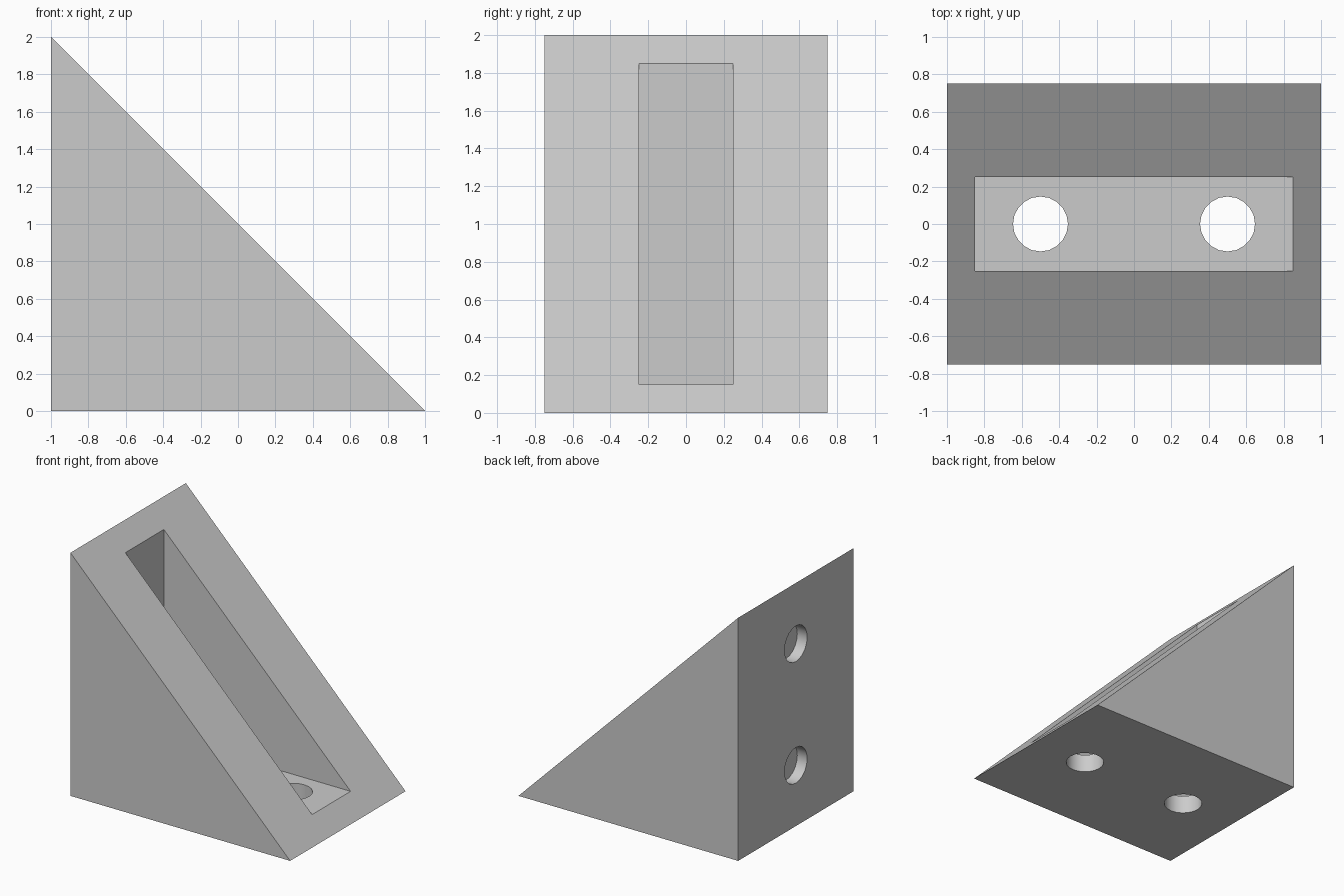
import bpy
import math
from mathutils import Matrix

default = bpy.data.objects.get("Cube")
if default:
    bpy.data.objects.remove(default, do_unlink=True)

WALL = 0.15
HOLE_RADIUS = 0.147

# Single grey material
GREY = (0.6, 0.6, 0.6, 1)
grey = bpy.data.materials.new("light_grey")
grey.diffuse_color = GREY
grey.use_nodes = True
grey.node_tree.nodes["Principled BSDF"].inputs["Base Color"].default_value = GREY


def prism(name, profile, half_width):
    """Extrude an (x, z) profile along y."""
    n = len(profile)
    verts = [(x, y, z) for y in (-half_width, half_width) for x, z in profile]
    faces = [tuple(range(n)), tuple(reversed(range(n, 2 * n)))]
    faces += [(i, i + n, (i + 1) % n + n, (i + 1) % n) for i in range(n)]
    mesh = bpy.data.meshes.new(name)
    mesh.from_pydata(verts, [], faces)
    mesh.materials.append(grey)
    obj = bpy.data.objects.new(name, mesh)
    bpy.context.collection.objects.link(obj)
    return obj


def hole_cutter(name, location, rotation):
    bpy.ops.mesh.primitive_cylinder_add(vertices=20, radius=HOLE_RADIUS, depth=0.28,
                                        location=location, rotation=rotation)
    obj = bpy.context.object
    obj.name = name
    obj.data.materials.append(grey)
    return obj


# Solid wedge body
bracket = prism("corner_bracket", [(-1, 0), (1, 0), (-1, 2)], 0.75)

# Open slot cut in from the sloping face, leaving a base, a back and two cheeks
inner = -1 + WALL
cutters = [prism("slot_cutter", [(inner, WALL), (1.15, WALL), (1.15, 2.3), (inner, 2.3)], 0.25)]

# Screw holes through the base and the upright back
for i, offset in enumerate((-0.5, 0.5)):
    cutters.append(hole_cutter(f"base_hole_cutter_{i}", (offset, 0, 0.05), (0, 0, 0)))
    cutters.append(hole_cutter(f"back_hole_cutter_{i}", (-1.05, 0, 1 + offset), (0, math.pi / 2, 0)))

for cutter in cutters:
    mod = bracket.modifiers.new(cutter.name, "BOOLEAN")
    mod.operation = "DIFFERENCE"
    mod.solver = "EXACT"
    mod.object = cutter

# Apply the cuts, then drop the cutters
bpy.ops.object.select_all(action="DESELECT")
bpy.context.view_layer.objects.active = bracket
bracket.select_set(True)
for mod in list(bracket.modifiers):
    bpy.ops.object.modifier_apply(modifier=mod.name)
for cutter in cutters:
    bpy.data.objects.remove(cutter, do_unlink=True)

# Smooth hole walls, crisp edges elsewhere
bpy.ops.object.shade_smooth_by_angle(angle=math.radians(30))
